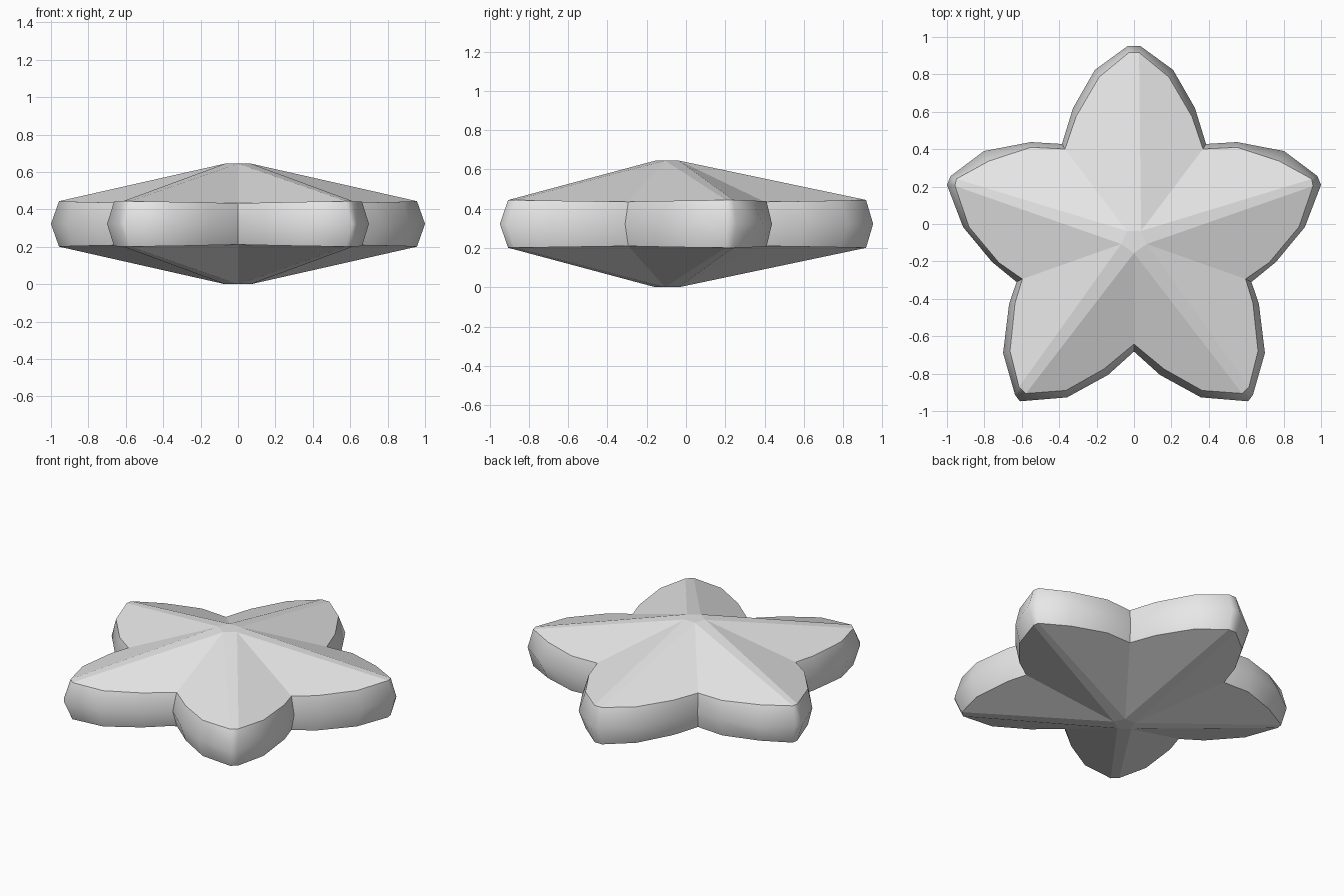
import bpy
import bmesh

default_cube = bpy.data.objects.get("Cube")
if default_cube:
    bpy.data.objects.remove(default_cube, do_unlink=True)

HEIGHT = 0.645
MIDDLE = HEIGHT / 2
POINTS_PER_SECTOR = 7   # each sector runs from one arm tip, through a notch, to the next tip
SECTORS = 5

# Right halves of the three outlines, from the rear tip round to the front notch
widest_half = [
    (.032, .953), (.209, .824), (.326, .62), (.385, .428), (.551, .438), (.802, .39),
    (.98, .257), (1, .209), (.914, -.016), (.759, -.203), (.628, -.31), (.668, -.428),
    (.7, -.69), (.636, -.914), (.61, -.948), (.358, -.927), (.139, -.807), (0, -.682)]
rim_half = [
    (.027, .917), (.186, .786), (.31, .574), (.369, .401), (.551, .41), (.775, .337),
    (.95, .241), (.957, .203), (.882, -.016), (.722, -.207), (.597, -.294), (.636, -.422),
    (.663, -.679), (.615, -.872), (.578, -.906), (.364, -.89), (.16, -.775), (0, -.642)]
hub_half = [(.038, -.037), (.068, -.107), (0, -.155)]


def mirrored(half):
    """Close a half outline by reflecting it; its last point lies on the axis."""
    return half + [(-x, y) for x, y in reversed(half[:-1])]


def make_ring(bm, outline, height_at):
    return [bm.verts.new((x, y, height_at(x, y))) for x, y in outline]


def rim_height(x, y):
    return 0.42 + 0.024 * (x * x + (y + 0.1) ** 2) ** 0.5


def add_cap(bm, rim, hub):
    """Flat facets: two per sector, a narrow ridge between sectors and a hub."""
    count = len(rim)
    for k in range(SECTORS):
        first = k * POINTS_PER_SECTOR
        notch = first + POINTS_PER_SECTOR // 2
        last = first + POINTS_PER_SECTOR - 1
        bm.faces.new([hub[k]] + rim[first:notch + 1])
        bm.faces.new([hub[k]] + rim[notch:last + 1])
        bm.faces.new([hub[k], rim[last], rim[(last + 1) % count], hub[(k + 1) % SECTORS]])
    bm.faces.new(hub)


def add_wall(bm, lower, upper):
    """Smooth band between two rings, creased at the notches."""
    count = len(lower)
    for i in range(count):
        j = (i + 1) % count
        face = bm.faces.new([lower[i], lower[j], upper[j], upper[i]])
        face.smooth = True
    for i in range(POINTS_PER_SECTOR // 2, count, POINTS_PER_SECTOR):
        bm.edges.get((lower[i], upper[i])).smooth = False


# Star body
bm = bmesh.new()
rim_outline, hub_outline = mirrored(rim_half), mirrored(hub_half)
belt = make_ring(bm, mirrored(widest_half), lambda x, y: MIDDLE)
top_rim = make_ring(bm, rim_outline, rim_height)
low_rim = make_ring(bm, rim_outline, lambda x, y: HEIGHT - rim_height(x, y))
top_hub = make_ring(bm, hub_outline, lambda x, y: HEIGHT)
low_hub = make_ring(bm, hub_outline, lambda x, y: 0)

add_wall(bm, low_rim, belt)
add_wall(bm, belt, top_rim)
add_cap(bm, top_rim, top_hub)
add_cap(bm, low_rim, low_hub)

# Keep the border between smooth wall and flat facets crisp
for edge in bm.edges:
    if len({face.smooth for face in edge.link_faces}) == 2:
        edge.smooth = False
bmesh.ops.recalc_face_normals(bm, faces=bm.faces[:])

mesh = bpy.data.meshes.new("star_body")
bm.to_mesh(mesh)
bm.free()
star = bpy.data.objects.new("star_body", mesh)
bpy.context.collection.objects.link(star)

# Single light grey material
grey = bpy.data.materials.new("light_grey")
grey.use_nodes = True
colour = (0.8, 0.8, 0.8, 1)
grey.diffuse_color = colour
grey.node_tree.nodes["Principled BSDF"].inputs["Base Color"].default_value = colour
mesh.materials.append(grey)
